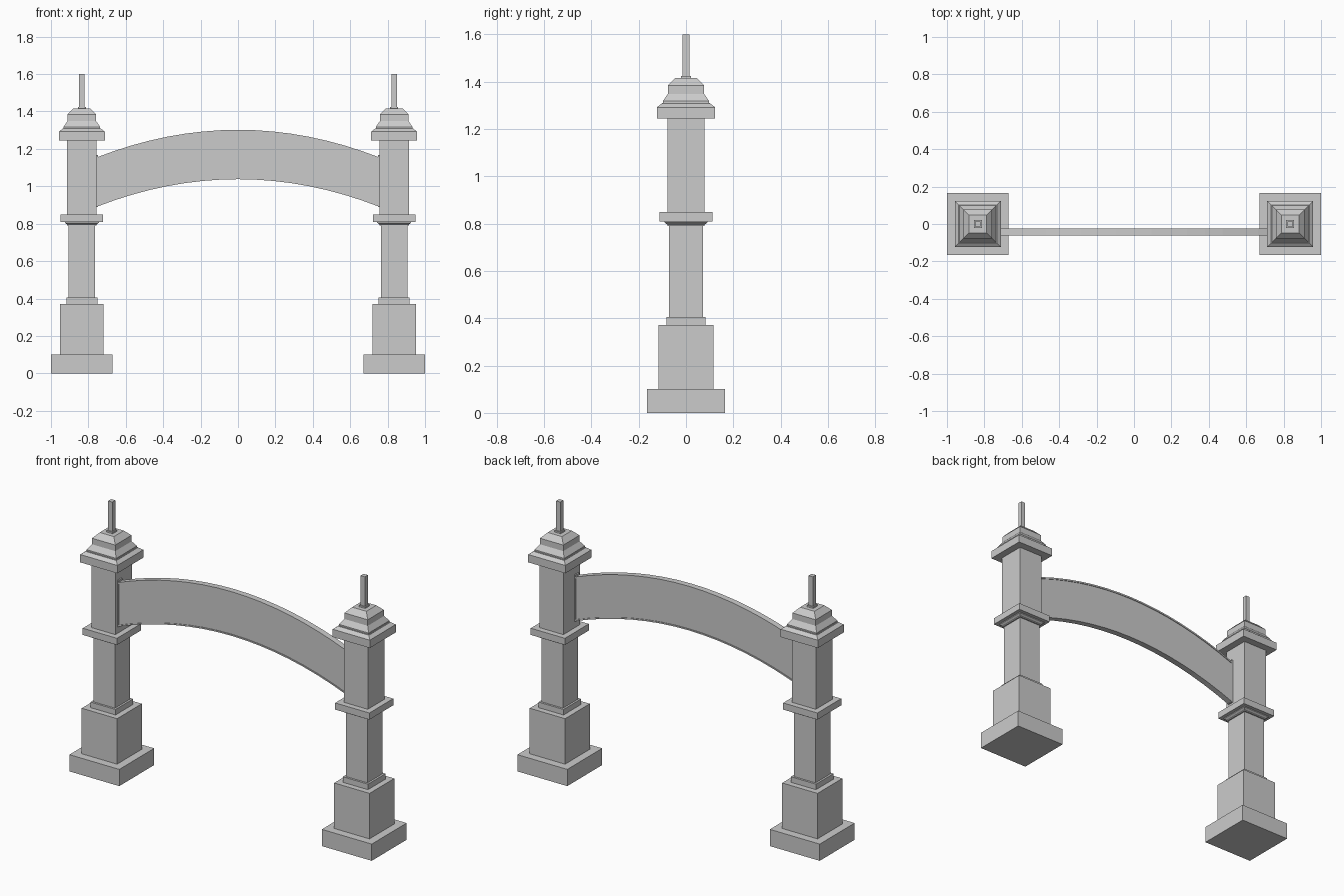
import bpy, bmesh

if "Cube" in bpy.data.objects:
    bpy.data.objects.remove(bpy.data.objects["Cube"])

PX = 0.835          # pillar centre
INNER = 0.757       # inner face of the pillar's upper shaft
YC = -0.043         # centre plane of the arch


def finish(bm, name, mirror=False):
    bmesh.ops.recalc_face_normals(bm, faces=bm.faces[:])
    me = bpy.data.meshes.new(name)
    bm.to_mesh(me)
    bm.free()
    ob = bpy.data.objects.new(name, me)
    bpy.context.collection.objects.link(ob)
    if mirror:
        ob.modifiers.new("mirror", 'MIRROR').use_axis[0] = True
    return ob


def skin(bm, rings):
    """Join successive four-point rings and close both ends."""
    vs = [[bm.verts.new(p) for p in r] for r in rings]
    for a, b in zip(vs, vs[1:]):
        for i in range(4):
            j = (i + 1) % 4
            bm.faces.new((a[i], a[j], b[j], b[i]))
    bm.faces.new(vs[0])
    bm.faces.new(vs[-1])


def square_part(name, profile):
    """Square-section part from (half width, height) pairs."""
    bm = bmesh.new()
    skin(bm, [[(PX - h, -h, z), (PX + h, -h, z), (PX + h, h, z), (PX - h, h, z)]
              for h, z in profile])
    return finish(bm, name, mirror=True)


def rise(x):
    return 0.148 * (1 - (x / INNER) ** 2)


def arch_band(name, low, high, half_depth, steps=16):
    """Curved band spanning the pillars; low and high are its end heights."""
    rings = []
    for k in range(steps + 1):
        x = INNER * (2 * k / steps - 1)
        a, b = low + rise(x), high + rise(x)
        rings.append([(x, YC - half_depth, a), (x, YC + half_depth, a),
                      (x, YC + half_depth, b), (x, YC - half_depth, b)])
    bm = bmesh.new()
    skin(bm, rings)
    return finish(bm, name)


# Pillars
square_part("pillar_base", [(0.165, 0), (0.165, 0.10)])
square_part("pillar_plinth", [(0.117, 0.10), (0.117, 0.372)])
square_part("plinth_ring", [(0.083, 0.372), (0.083, 0.405)])
square_part("lower_shaft", [(0.071, 0.405), (0.071, 0.79)])
square_part("collar", [(0.079, 0.79), (0.079, 0.796), (0.091, 0.805), (0.091, 0.81),
                       (0.113, 0.81), (0.113, 0.85)])
square_part("upper_shaft", [(0.079, 0.85), (0.079, 1.245)])

# Stepped roof and finial
square_part("cap", [(0.123, 1.245), (0.123, 1.292), (0.102, 1.308), (0.102, 1.31),
                    (0.098, 1.31), (0.098, 1.318), (0.079, 1.345), (0.077, 1.348),
                    (0.077, 1.384), (0.047, 1.415)])
square_part("finial", [(0.021, 1.415), (0.021, 1.424), (0.014, 1.424), (0.014, 1.60)])

# Arch sign panel with raised rims
arch_band("arch_panel", 0.892, 1.152, 0.014)
arch_band("arch_top_rim", 1.144, 1.154, 0.018)
arch_band("arch_bottom_rim", 0.890, 0.898, 0.018)

# Brackets joining the arch to the pillars
bm = bmesh.new()
x0, x1, y0, y1 = 0.748, 0.765, YC - 0.018, YC + 0.018
skin(bm, [[(x0, y0, z), (x1, y0, z), (x1, y1, z), (x0, y1, z)] for z in (0.89, 1.168)])
finish(bm, "arch_end_bracket", mirror=True)
